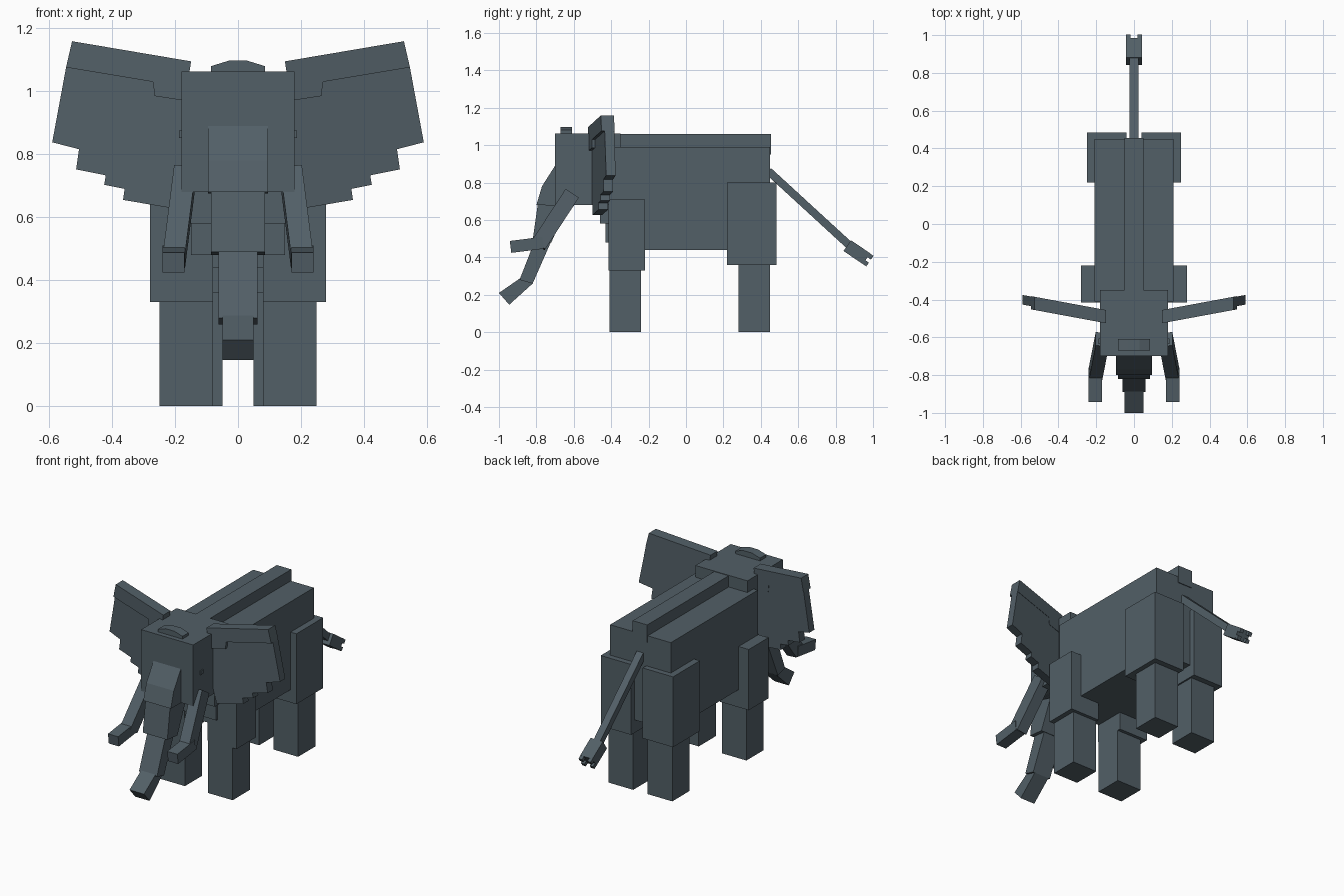
import bpy, bmesh
from mathutils import Vector

if "Cube" in bpy.data.objects:
    bpy.data.objects.remove(bpy.data.objects["Cube"])

hide = bpy.data.materials.new("slate grey hide")
hide.diffuse_color = (0.085, 0.115, 0.135, 1)
hide.use_nodes = True
hide.node_tree.nodes["Principled BSDF"].inputs["Base Color"].default_value = hide.diffuse_color


def make(name, bm):
    bmesh.ops.recalc_face_normals(bm, faces=bm.faces[:])
    me = bpy.data.meshes.new(name)
    bm.to_mesh(me)
    bm.free()
    me.materials.append(hide)
    ob = bpy.data.objects.new(name, me)
    bpy.context.collection.objects.link(ob)
    return ob


def loft(name, a, b):
    """Solid between two matching outlines."""
    bm = bmesh.new()
    va = [bm.verts.new(p) for p in a]
    vb = [bm.verts.new(p) for p in b]
    n = len(va)
    bm.faces.new(va)
    bm.faces.new(vb[::-1])
    for i in range(n):
        j = (i + 1) % n
        bm.faces.new((va[i], vb[i], vb[j], va[j]))
    return make(name, bm)


def box(name, x0, x1, y0, y1, z0, z1):
    ring = [(x0, y0), (x1, y0), (x1, y1), (x0, y1)]
    return loft(name, [(x, y, z0) for x, y in ring], [(x, y, z1) for x, y in ring])


def side_profile(name, half_w, pts):
    """Extrude a (y, z) outline across x."""
    return loft(name, [(-half_w, y, z) for y, z in pts], [(half_w, y, z) for y, z in pts])


def bar(name, p, q, w, t):
    """Square bar from p to q; w across x, t in the side plane."""
    p, q = Vector(p), Vector(q)
    d = (q - p).normalized()
    u = Vector((1, 0, 0))
    u = (u - d * u.dot(d)).normalized()
    v = d.cross(u)
    ring = [u * (a * w / 2) + v * (b * t / 2) for a, b in ((-1, -1), (1, -1), (1, 1), (-1, 1))]
    return loft(name, [p + r for r in ring], [q + r for r in ring])


def ear_panel(name, s, pts, front, back):
    """Extrude an (x, z) outline in y, swept backwards towards the ear tip."""
    def layer(off):
        return [(s * x, -0.49 + 0.185 * (x - 0.15) + off, z) for x, z in pts]
    return loft(name, layer(front), layer(back))


# Torso, spine, neck and chest
box("torso", -0.21, 0.21, -0.41, 0.45, 0.44, 0.99)
box("spine", -0.05, 0.05, -0.38, 0.455, 0.95, 1.06)
box("neck", -0.16, 0.16, -0.46, -0.38, 0.58, 0.98)
box("chest", -0.15, 0.15, -0.43, -0.38, 0.48, 0.60)

# Head and crown bump
box("head", -0.18, 0.18, -0.70, -0.35, 0.68, 1.063)
crown = [(-0.085, 1.05), (0.085, 1.05), (0.085, 1.08), (0.03, 1.097), (-0.03, 1.097), (-0.085, 1.08)]
loft("crown", [(x, -0.67, z) for x, z in crown], [(x, -0.61, z) for x, z in crown])

# Trunk in four tapering pieces
side_profile("trunk_root", 0.095, [(-0.69, 0.89), (-0.70, 0.89), (-0.77, 0.78), (-0.80, 0.68), (-0.60, 0.675), (-0.60, 0.85)])
side_profile("trunk_upper", 0.085, [(-0.79, 0.70), (-0.82, 0.49), (-0.72, 0.48), (-0.64, 0.66)])
side_profile("trunk_middle", 0.062, [(-0.80, 0.51), (-0.89, 0.28), (-0.82, 0.26), (-0.71, 0.51)])
side_profile("trunk_tip", 0.05, [(-0.87, 0.30), (-1.0, 0.21), (-0.945, 0.147), (-0.82, 0.26)])

# Paired parts
rim = [(0.149, 1.095), (0.527, 1.159), (0.546, 1.076), (0.27, 1.03), (0.265, 0.985), (0.168, 0.97)]
flap = [(0.16, 1.03), (0.53, 1.09), (0.546, 1.076), (0.59, 0.838), (0.505, 0.816), (0.514, 0.752),
        (0.42, 0.733), (0.425, 0.703), (0.36, 0.69), (0.365, 0.655), (0.20, 0.627), (0.16, 0.80)]
for side, s in (("right", 1), ("left", -1)):
    def pair(name, x0, x1, *yz):
        box(f"{side}_{name}", min(s * x0, s * x1), max(s * x0, s * x1), *yz)

    pair("front_thigh", 0.08, 0.28, -0.415, -0.22, 0.33, 0.71)
    pair("front_leg", 0.08, 0.25, -0.41, -0.24, 0.0, 0.36)
    pair("rear_thigh", 0.04, 0.25, 0.22, 0.485, 0.36, 0.80)
    pair("rear_leg", 0.05, 0.22, 0.28, 0.45, 0.0, 0.40)
    pair("eye", 0.17, 0.187, -0.635, -0.607, 0.852, 0.876)

    # Ears
    ear_panel(f"{side}_ear_rim", s, rim, -0.035, 0.035)
    ear_panel(f"{side}_ear_flap", s, flap, -0.018, 0.033)

    # Tusks
    bar(f"{side}_tusk_root", (s * 0.168, -0.61, 0.74), (s * 0.203, -0.79, 0.465), 0.07, 0.085)
    bar(f"{side}_tusk_tip", (s * 0.205, -0.765, 0.478), (s * 0.205, -0.938, 0.456), 0.07, 0.064)

# Tail, tuft and its four hair tips
bar("tail", (0, 0.44, 0.862), (0, 0.875, 0.463), 0.045, 0.042)
bar("tail_tuft", (0, 0.862, 0.463), (0, 0.965, 0.393), 0.085, 0.07)
for i, x in enumerate((-0.03, 0.03)):
    for j, k in enumerate((-0.022, 0.022)):
        oy, oz = k * 0.56, k * 0.83
        bar(f"tuft_tip_{i}{j}", (x, 0.95 + oy, 0.403 + oz), (x, 0.983 + oy, 0.38 + oz), 0.024, 0.024)
